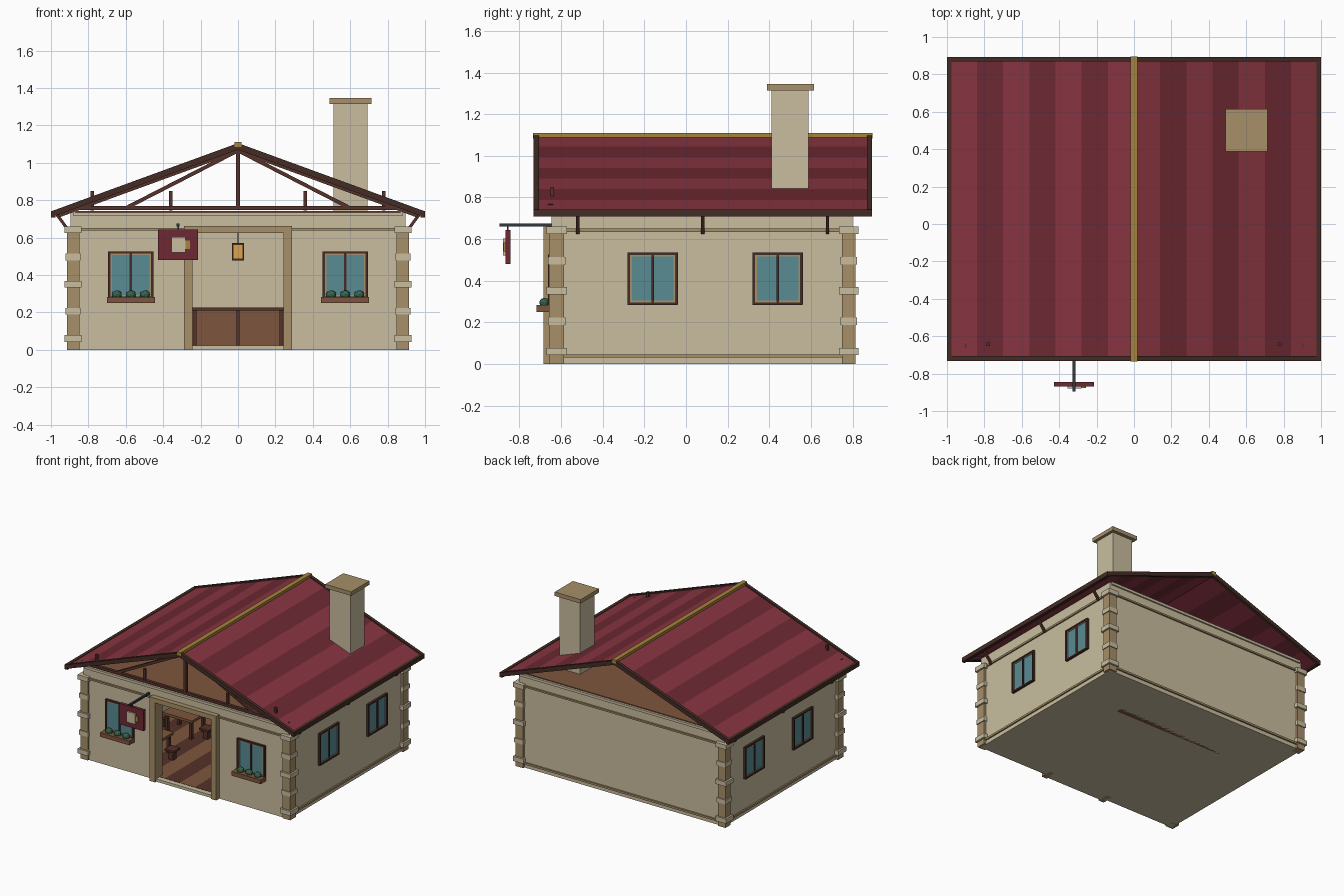
import bpy, bmesh, math
from mathutils import Vector

if "Cube" in bpy.data.objects:
    bpy.data.objects.remove(bpy.data.objects["Cube"])


def mat(name, hexv):
    m = bpy.data.materials.new(name)
    lin = [(int(hexv[i:i + 2], 16) / 255) ** 2.2 for i in (0, 2, 4)]
    m.diffuse_color = (*lin, 1)
    m.use_nodes = True
    m.node_tree.nodes["Principled BSDF"].inputs["Base Color"].default_value = m.diffuse_color
    return m


STONE, TAN = mat("plaster", "C8BC9E"), mat("tan_stone", "A58E69")
RED, RED2 = mat("roof_red", "873843"), mat("roof_dark_red", "6D2D37")
WOOD, DARK, EDGE = mat("wood", "7C5640"), mat("dark_wood", "55352E"), mat("edge_wood", "46302A")
GLASS, GREEN, GOLD = mat("glass", "5A8A92"), mat("leaf", "3C6650"), mat("gold", "A5843C")
IRON, GLOW = mat("iron", "343A40"), mat("lantern_glow", "DDA34C")


def finish(bm, name, m):
    bmesh.ops.recalc_face_normals(bm, faces=bm.faces)
    me = bpy.data.meshes.new(name)
    bm.to_mesh(me)
    bm.free()
    me.materials.append(m)
    ob = bpy.data.objects.new(name, me)
    bpy.context.collection.objects.link(ob)
    return ob


def box(name, x, y, z, m):
    """Box from (min, max) pairs."""
    bm = bmesh.new()
    for v in bmesh.ops.create_cube(bm, size=1)["verts"]:
        v.co = Vector([a[0] + (c + 0.5) * (a[1] - a[0]) for a, c in zip((x, y, z), v.co)])
    return finish(bm, name, m)


def cbox(name, c, size, m):
    return box(name, *[(a - d / 2, a + d / 2) for a, d in zip(c, size)], m)


def prism(name, pts, y, m):
    """Extrude an x-z outline along y."""
    bm = bmesh.new()
    f = bm.faces.new([bm.verts.new((px, y[0], pz)) for px, pz in pts])
    r = bmesh.ops.extrude_face_region(bm, geom=[f])
    bmesh.ops.translate(bm, vec=(0, y[1] - y[0], 0),
                        verts=[v for v in r["geom"] if isinstance(v, bmesh.types.BMVert)])
    return finish(bm, name, m)


def strut(name, a, b, w, y, m):
    a, b = Vector(a), Vector(b)
    d = (b - a).normalized() * w / 2
    n = Vector((-d.y, d.x))
    return prism(name, [a + n, b + n, b - n, a - n], y, m)


def blob(name, c, r, m):
    bm = bmesh.new()
    bmesh.ops.create_icosphere(bm, subdivisions=2, radius=1)
    for v in bm.verts:
        v.co = Vector([a + b * s for a, b, s in zip(c, v.co, r)])
    return finish(bm, name, m)


def window(name, c, side):
    """Framed pane; side = 0 faces front, +-1 faces +-x."""
    def part(n, u, z, w, h, depth, m):
        if side:
            cbox(name + n, (c[0], c[1] + u, c[2] + z), (depth, w, h), m)
        else:
            cbox(name + n, (c[0] + u, c[1], c[2] + z), (w, depth, h), m)
    part("_glass", 0, 0, 0.22, 0.24, 0.012, GLASS)
    for s in (-1, 1):
        part("_stile", s * 0.115, 0, 0.013, 0.25, 0.032, EDGE)
        part("_rail", 0, s * 0.12, 0.24, 0.012, 0.032, EDGE)
        part("_inner_stile", s * 0.104, 0, 0.008, 0.23, 0.02, TAN)
        part("_inner_rail", 0, s * 0.11, 0.21, 0.008, 0.02, TAN)
    part("_mullion", 0, 0, 0.012, 0.24, 0.028, EDGE)


# base slab, plank floor and attic floor
box("base_slab", (-0.89, 0.89), (-0.645, 0.8), (0, 0.018), STONE)
for i in range(13):
    x0 = -0.845 + i * 0.13
    box("floor_plank", (x0, x0 + 0.13), (-0.63, 0.76), (0.016, 0.024), DARK if i % 2 else WOOD)
box("attic_floor", (-0.87, 0.87), (-0.64, 0.795), (0.725, 0.742), WOOD)

# walls
box("back_wall", (-0.89, 0.89), (0.755, 0.8), (0, 0.735), STONE)
box("front_wall_top", (-0.27, 0.27), (-0.645, -0.6), (0.64, 0.735), STONE)
for y in ((-0.657, -0.64), (0.795, 0.812)):
    box("upper_trim", (-0.88, 0.88), y, (0.637, 0.65), TAN)
    box("wall_plate", (-0.88, 0.88), y, (0.715, 0.735), STONE)
box("back_base_trim", (-0.88, 0.88), (0.795, 0.812), (0.03, 0.045), TAN)

for s in (-1, 1):
    def sx(a, b):
        return tuple(sorted((s * a, s * b)))
    box("side_wall", sx(0.85, 0.895), (-0.645, 0.8), (0, 0.735), STONE)
    box("front_wall", sx(0.26, 0.88), (-0.645, -0.6), (0, 0.735), STONE)
    for z in (0.03, 0.635):
        box("side_trim", sx(0.89, 0.906), (-0.62, 0.78), (z, z + 0.015), TAN)
    # corner posts with stone quoins
    for y0, y1 in ((-0.657, -0.585), (0.75, 0.815)):
        box("corner_post", sx(0.848, 0.914), (y0, y1), (0, 0.655), TAN)
        for k in range(5):
            e = 0.014 if k % 2 == 0 else 0.007
            z = 0.042 + 0.1455 * k
            box("quoin", sx(0.85 - e, 0.914 + e), (y0 - e, y1 + e), (z, z + 0.036), STONE)
    # windows and flower boxes
    window("front_window", (s * 0.573, -0.647, 0.4), 0)
    box("flower_box", sx(0.445, 0.7), (-0.717, -0.65), (0.25, 0.283), WOOD)
    for k in (-1, 0, 1):
        blob("flower_bush", (s * 0.573 + k * 0.075, -0.68, 0.295), (0.028, 0.025, 0.023), GREEN)
    for y in (-0.16, 0.44):
        window("side_window", (s * 0.897, y, 0.41), s)
    # eave brackets
    for y in (-0.52, 0.08, 0.68):
        strut("eave_bracket", (s * 0.9, 0.63), (s * 0.97, 0.725), 0.016, (y - 0.008, y + 0.008), DARK)
    box("door_post", sx(0.243, 0.29), (-0.685, -0.59), (0, 0.632), TAN)
box("door_lintel", (-0.29, 0.29), (-0.685, -0.59), (0.625, 0.662), TAN)
box("threshold", (-0.25, 0.25), (-0.67, -0.59), (0, 0.022), STONE)

# roof: striped sloping panels, barge boards, eave fascia
ROOF_Y = (-0.732, 0.894)


def rz(x):
    return 1.095 - 0.365 * x


for s in (-1, 1):
    w = 0.98 / 7
    for i in range(7):
        a, b = i * w, (i + 1) * w
        prism("roof_stripe", [(s * a, rz(a)), (s * b, rz(b)), (s * b, rz(b) - 0.02), (s * a, rz(a) - 0.02)],
              (ROOF_Y[0] + 0.01, ROOF_Y[1] - 0.01), RED2 if i % 2 else RED)
    for y in ((ROOF_Y[0], ROOF_Y[0] + 0.025), (ROOF_Y[1] - 0.025, ROOF_Y[1])):
        prism("barge_board", [(0, rz(0) + 0.01), (s, rz(1) + 0.01), (s, rz(1) - 0.022), (0, rz(0) - 0.025)], y, EDGE)
    box("eave_fascia", tuple(sorted((s * 0.975, s))), ROOF_Y, (0.708, 0.743), EDGE)
box("ridge_cap", (-0.018, 0.018), (-0.734, 0.895), (1.083, 1.11), GOLD)

# front truss
TY = (-0.662, -0.638)
box("truss_chord", (-0.905, 0.905), TY, (0.748, 0.768), DARK)
box("king_post", (-0.012, 0.012), TY, (0.76, 1.08), DARK)
for s in (-1, 1):
    strut("truss_strut", (0, 1.065), (s * 0.595, 0.76), 0.02, TY, DARK)
    strut("truss_rafter", (0, 1.068), (s * 0.96, 0.718), 0.022, TY, DARK)
    for x in (0.36, 0.78):
        cbox("queen_post", (s * x, -0.643, 0.797), (0.018, 0.018, 0.106), DARK)

# chimney
box("chimney", (0.51, 0.692), (0.41, 0.588), (0.74, 1.32), STONE)
box("chimney_cap", (0.488, 0.714), (0.388, 0.614), (1.315, 1.346), TAN)

# hanging sign with a mug emblem
box("sign_arm", (-0.329, -0.313), (-0.895, -0.64), (0.66, 0.674), IRON)
box("sign_link", (-0.324, -0.316), (-0.86, -0.852), (0.64, 0.665), IRON)
box("sign_board", (-0.427, -0.215), (-0.868, -0.844), (0.48, 0.644), RED2)
box("mug_body", (-0.355, -0.28), (-0.88, -0.865), (0.52, 0.604), STONE)
box("mug_handle", (-0.28, -0.257), (-0.876, -0.865), (0.54, 0.583), GOLD)

# doorway lantern
box("lantern_chain", (-0.004, 0.004), (-0.304, -0.296), (0.57, 0.726), IRON)
cbox("lantern_glass", (0, -0.3, 0.523), (0.052, 0.052, 0.08), GLOW)
for z in (0.483, 0.565):
    cbox("lantern_plate", (0, -0.3, z), (0.064, 0.064, 0.01), EDGE)
for i in (-1, 1):
    for j in (-1, 1):
        cbox("lantern_bar", (i * 0.027, -0.3 + j * 0.027, 0.523), (0.008, 0.008, 0.085), EDGE)

# bar counter
box("counter_body", (-0.48, 0.48), (0.38, 0.49), (0.0, 0.21), WOOD)
box("counter_top", (-0.5, 0.5), (0.36, 0.51), (0.21, 0.226), DARK)
for k in range(-2, 3):
    cbox("counter_divider", (k * 0.23, 0.378, 0.115), (0.018, 0.016, 0.2), DARK)

# tables and stools
for tx, ty in ((-0.53, -0.33), (-0.53, 0.1), (0.55, -0.33), (0.55, 0.1)):
    cbox("table_top", (tx, ty, 0.17), (0.26, 0.2, 0.02), WOOD)
    for i in (-1, 1):
        for j in (-1, 1):
            cbox("table_leg", (tx + i * 0.105, ty + j * 0.075, 0.09), (0.022, 0.022, 0.15), DARK)
        cbox("stool_seat", (tx + i * 0.19, ty, 0.1), (0.08, 0.08, 0.016), DARK)
        cbox("stool_leg", (tx + i * 0.19, ty, 0.057), (0.04, 0.04, 0.075), DARK)
